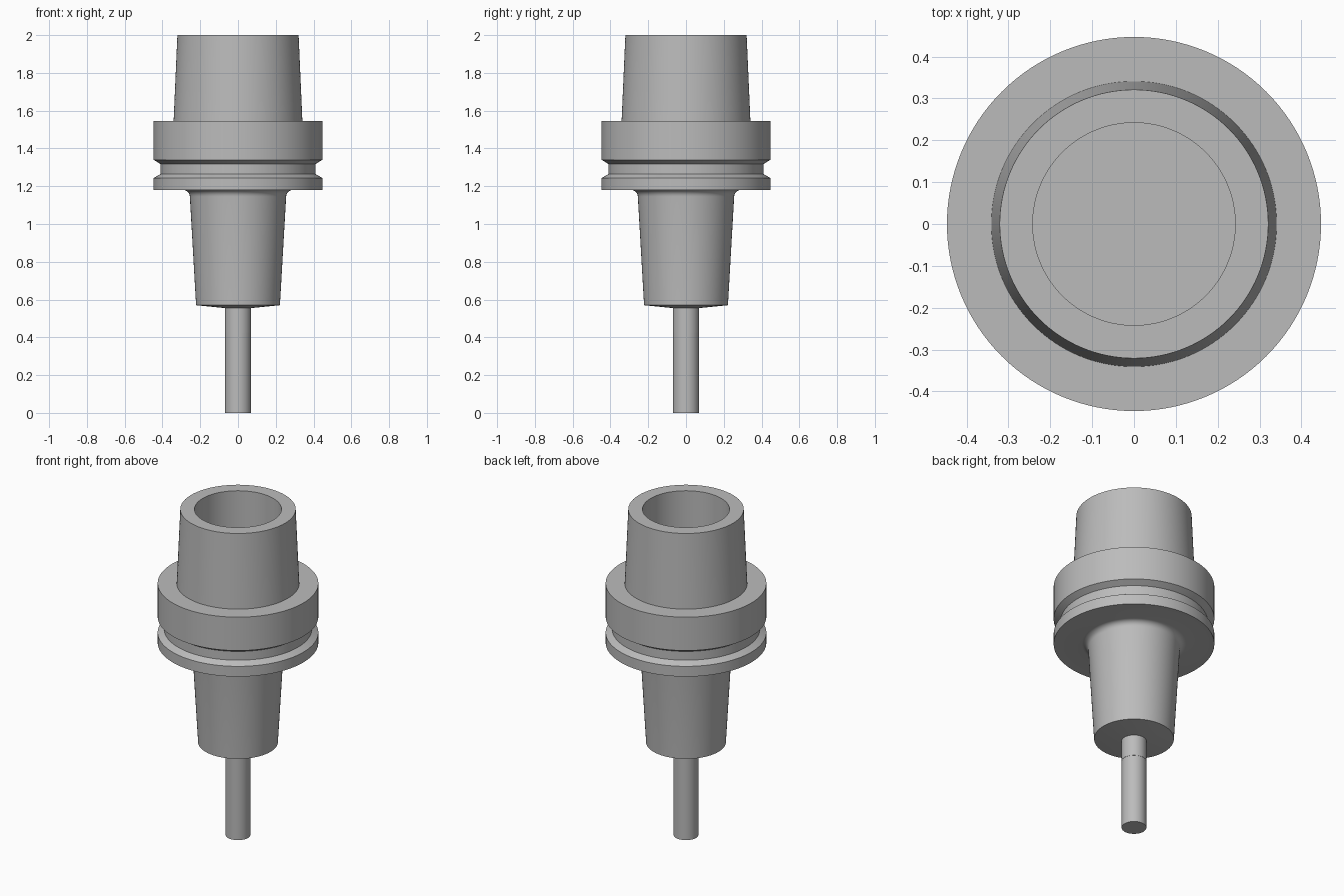
import bpy, bmesh, math

SEGMENTS = 128

cube = bpy.data.objects.get("Cube")
if cube:
    bpy.data.objects.remove(cube, do_unlink=True)

steel = bpy.data.materials.new("steel grey")
steel.use_nodes = True
colour = (0.5, 0.5, 0.5, 1)
steel.diffuse_color = colour
steel.node_tree.nodes["Principled BSDF"].inputs["Base Color"].default_value = colour


def lathe(name, profile):
    """Spin a (radius, height) profile around the z axis."""
    bm = bmesh.new()
    verts = [bm.verts.new((r, 0, z)) for r, z in profile]
    edges = [bm.edges.new(pair) for pair in zip(verts, verts[1:])]
    bmesh.ops.spin(bm, geom=verts + edges, axis=(0, 0, 1), cent=(0, 0, 0),
                   angle=math.tau, steps=SEGMENTS, use_merge=True)
    bmesh.ops.remove_doubles(bm, verts=bm.verts, dist=1e-5)
    bmesh.ops.recalc_face_normals(bm, faces=bm.faces)
    mesh = bpy.data.meshes.new(name)
    bm.to_mesh(mesh)
    bm.free()
    mesh.materials.append(steel)
    obj = bpy.data.objects.new(name, mesh)
    bpy.context.collection.objects.link(obj)
    bpy.ops.object.select_all(action='DESELECT')
    obj.select_set(True)
    bpy.context.view_layer.objects.active = obj
    bpy.ops.object.shade_smooth_by_angle(angle=math.radians(25))
    return obj


# Rounded transition between the nose and the flange underside
R = 0.035
fillet = [(0.255 + R * (1 - math.cos(a)), 1.18 - R + R * math.sin(a))
          for a in (math.radians(15 * i) for i in range(7))]

# Holder: nose, gripper flange with groove, hollow taper shank
lathe("tool_holder",
      [(0, 0.555), (0.07, 0.555), (0.222, 0.57)]
      + fillet
      + [(0.447, 1.18), (0.447, 1.243), (0.411, 1.264), (0.411, 1.318),
         (0.447, 1.34), (0.447, 1.545), (0.341, 1.545), (0.321, 2.0),
         (0.242, 2.0), (0.242, 1.45), (0, 1.45)])

# Cutter: shank and slightly slimmer tip section
lathe("cutting_tool",
      [(0, 0), (0.069, 0), (0.069, 0.425), (0.07, 0.425), (0.07, 0.57), (0, 0.57)])
